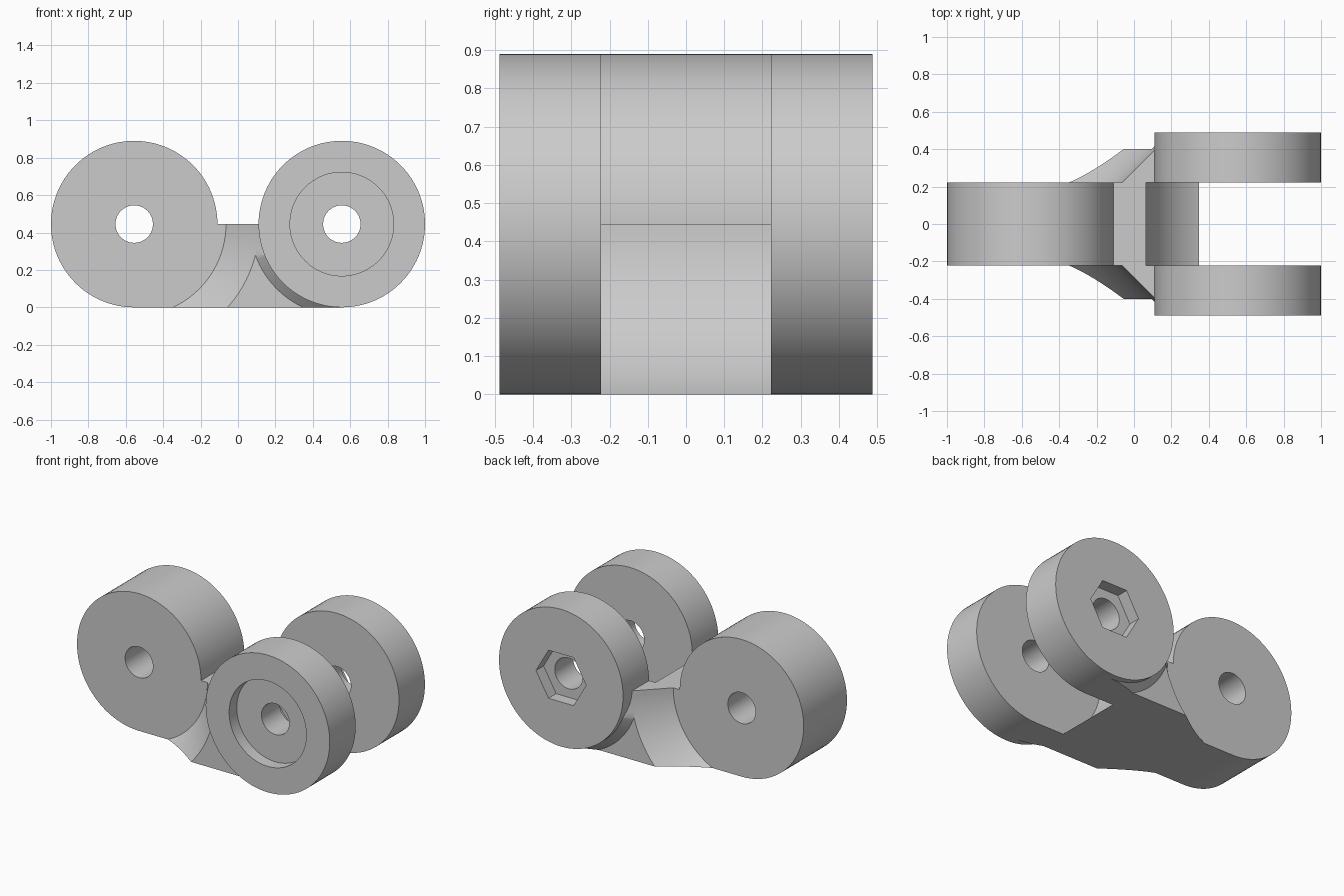
import bpy, bmesh, math

if "Cube" in bpy.data.objects:
    bpy.data.objects.remove(bpy.data.objects["Cube"])

AX, AZ, R = 0.555, 0.445, 0.445   # pivot offset, pivot height, disc radius
IN, OUT, WEB = 0.222, 0.488, 0.40  # inner face, outer face, web half width
HOLE, CLEAR = 0.10, 0.491

grey = bpy.data.materials.new("grey plastic")
grey.diffuse_color = (0.6, 0.6, 0.6, 1)
grey.use_nodes = True
grey.node_tree.nodes["Principled BSDF"].inputs["Base Color"].default_value = grey.diffuse_color


def make(name, bm):
    bmesh.ops.recalc_face_normals(bm, faces=bm.faces)
    me = bpy.data.meshes.new(name)
    bm.to_mesh(me)
    bm.free()
    ob = bpy.data.objects.new(name, me)
    me.materials.append(grey)
    bpy.context.collection.objects.link(ob)
    return ob


def lathe(name, cx, profile, n=96, ring=False):
    """Turn (radius, y) points round a pivot axis parallel to y."""
    bm = bmesh.new()
    loops = []
    for r, y in profile:
        loops.append([bm.verts.new((cx + r * math.cos(2 * math.pi * i / n), y,
                                    AZ + r * math.sin(2 * math.pi * i / n)))
                      for i in range(n)])
    pairs = list(zip(loops, loops[1:]))
    if ring:
        pairs.append((loops[-1], loops[0]))
    else:
        bm.faces.new(loops[0])
        bm.faces.new(loops[-1])
    for a, b in pairs:
        for i in range(n):
            j = (i + 1) % n
            bm.faces.new((a[i], a[j], b[j], b[i]))
    return make(name, bm)


def box(name, x0, x1, y0, y1, z0, z1):
    bm = bmesh.new()
    bmesh.ops.create_cube(bm, size=1)
    for v in bm.verts:
        v.co = (x1 if v.co.x > 0 else x0, y1 if v.co.y > 0 else y0,
                z1 if v.co.z > 0 else z0)
    return make(name, bm)


def boolean(ob, tool, op="DIFFERENCE"):
    m = ob.modifiers.new("cut", "BOOLEAN")
    m.object, m.operation, m.solver = tool, op, "EXACT"
    bpy.context.view_layer.objects.active = ob
    bpy.ops.object.modifier_apply(modifier=m.name)


# single barrel and the two prongs; front prong has a round counterbore
barrel = lathe("barrel", -AX, [(HOLE, -IN), (R, -IN), (R, IN), (HOLE, IN)], ring=True)
front = lathe("front_prong", AX, [(HOLE, -IN), (R, -IN), (R, -OUT), (0.277, -OUT),
                                  (0.277, -0.41), (HOLE, -0.41)], ring=True)
back = lathe("back_prong", AX, [(HOLE, IN), (R, IN), (R, OUT), (HOLE, OUT)], ring=True)

# hexagonal nut pocket in the back prong
tools = []
hexa = lathe("nut_cutter", AX, [(0.18, 0.41), (0.18, 0.6)], n=6)
tools.append(hexa)
boolean(back, hexa)

# web joining barrel and prongs, with tapered collars where it meets the prongs
web = box("web", -AX, AX, -WEB, WEB, 0, AZ)
collars = []
for s, side in ((-1, "front"), (1, "back")):
    c = lathe(side + "_collar", AX, [(CLEAR, s * 0.399), (CLEAR, s * WEB), (R, s * (WEB + CLEAR - R))])
    limit = box("limit", -AX, AX, -1, 1, 0, AZ)
    boolean(c, limit, "INTERSECT")
    tools.append(limit)
    collars.append(c)

# clearance cutters around both pivots
cutters = [lathe("barrel_core", -AX, [(R - 0.0005, -1), (R - 0.0005, 1)]),
           lathe("prong_core", AX, [(R - 0.0005, -1), (R - 0.0005, 1)]),
           lathe("prong_gap", AX, [(CLEAR, -IN), (CLEAR, IN)])]
for s in (-1, 1):
    cutters.append(lathe("barrel_cone", -AX, [(CLEAR, s * IN), (CLEAR + 0.4, s * (IN + 0.4))]))
for part in [web] + collars:
    for c in cutters:
        boolean(part, c)

for t in tools + cutters:
    bpy.data.objects.remove(t)

# smooth barrels with crisp edges
for ob in [barrel, front, back, web] + collars:
    bpy.ops.object.select_all(action="DESELECT")
    ob.select_set(True)
    bpy.context.view_layer.objects.active = ob
    bpy.ops.object.shade_smooth_by_angle(angle=math.radians(30))
